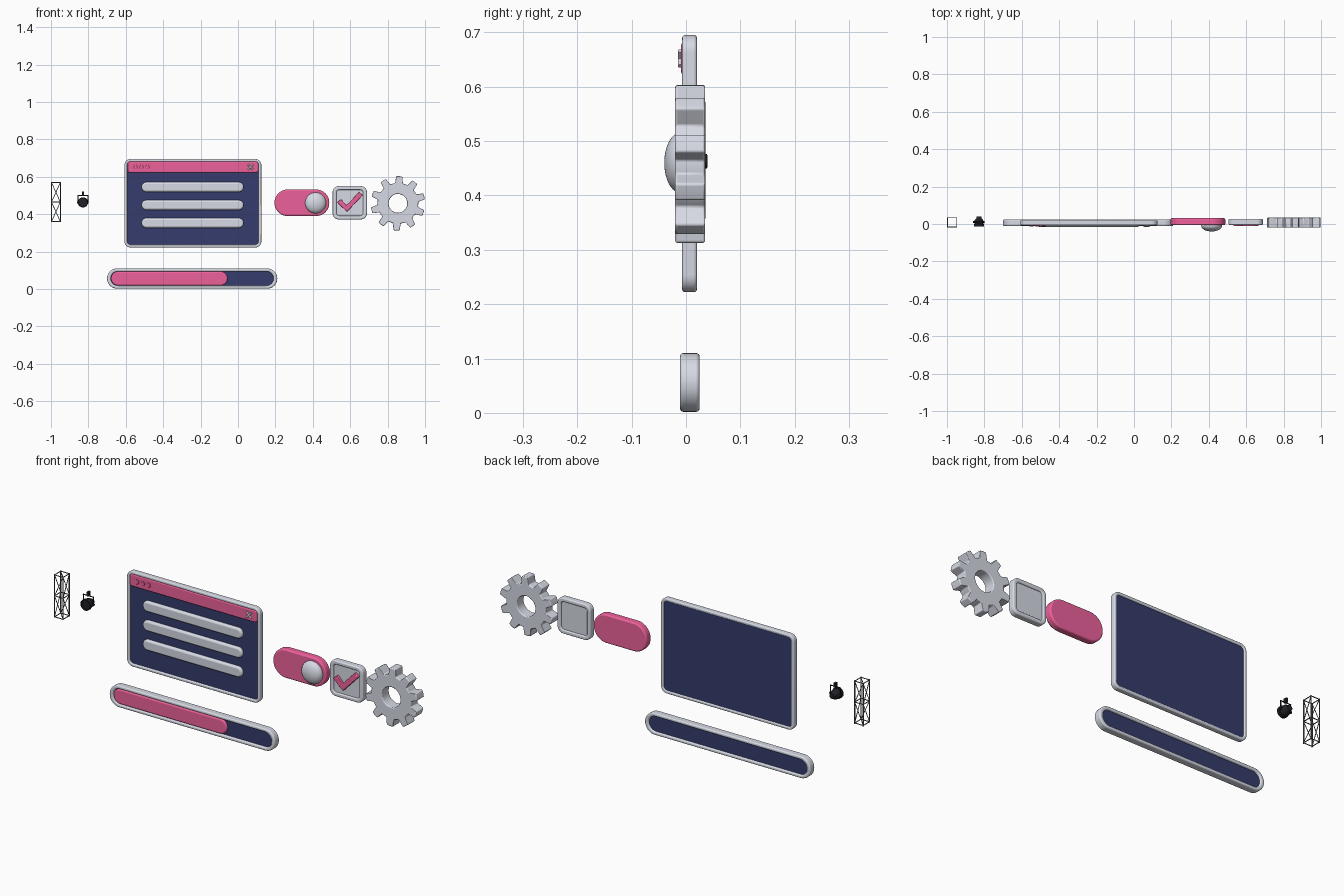
import bpy, bmesh, math
from mathutils import Vector, Matrix

if "Cube" in bpy.data.objects:
    bpy.data.objects.remove(bpy.data.objects["Cube"])


def material(name, rgb):
    m = bpy.data.materials.new(name)
    m.diffuse_color = (*rgb, 1)
    m.use_nodes = True
    m.node_tree.nodes["Principled BSDF"].inputs["Base Color"].default_value = m.diffuse_color
    return m


PINK = material("pink", (0.85, 0.12, 0.33))
NAVY = material("navy", (0.035, 0.045, 0.15))
BLACK = material("black", (0.015, 0.015, 0.02))
STEEL = material("dark_steel", (0.12, 0.12, 0.12))
PALE = material("pale_grey", (0.68, 0.70, 0.78))


def finish(name, bm, mat, bevel=0.0, segments=3):
    bmesh.ops.recalc_face_normals(bm, faces=bm.faces)
    me = bpy.data.meshes.new(name)
    bm.to_mesh(me)
    bm.free()
    ob = bpy.data.objects.new(name, me)
    bpy.context.collection.objects.link(ob)
    me.materials.append(mat)
    if bevel:
        mod = ob.modifiers.new("Bevel", 'BEVEL')
        mod.width, mod.segments = bevel, segments
        mod.limit_method, mod.angle_limit = 'ANGLE', math.radians(30)
    bpy.ops.object.select_all(action='DESELECT')
    bpy.context.view_layer.objects.active = ob
    ob.select_set(True)
    bpy.ops.object.shade_smooth_by_angle(angle=math.radians(40))
    return ob


def rounded(x0, x1, z0, z1, r, n=8):
    """Rounded rectangle outline in x, z."""
    pts = []
    corners = [(x1 - r, z1 - r), (x0 + r, z1 - r), (x0 + r, z0 + r), (x1 - r, z0 + r)]
    for k, (cx, cz) in enumerate(corners):
        for i in range(n + 1):
            a = math.pi / 2 * (k + i / n)
            pts.append((cx + r * math.cos(a), cz + r * math.sin(a)))
    return pts


def pill(x0, x1, z0, z1):
    return rounded(x0, x1, z0, z1, (z1 - z0) / 2 - 0.0005, 10)


def circle(cx, cz, r, n=32):
    return [(cx + r * math.cos(2 * math.pi * i / n), cz + r * math.sin(2 * math.pi * i / n))
            for i in range(n)]


def slab(name, outline, y0, y1, mat, bevel=0.0, hole=None):
    """Outline extruded along y, with an optional hole of equal point count."""
    bm = bmesh.new()
    loops = [[[bm.verts.new((x, y, z)) for x, z in o] for y in (y0, y1)]
             for o in ([outline, hole] if hole else [outline])]
    n = len(outline)
    for i in range(n):
        j = (i + 1) % n
        for f, b in loops:
            bm.faces.new((f[i], f[j], b[j], b[i]))
        if hole:
            for s in (0, 1):
                o, h = loops[0][s], loops[1][s]
                bm.faces.new((o[i], o[j], h[j], h[i]))
    if not hole:
        for lp in loops[0]:
            bm.faces.new(lp)
    return finish(name, bm, mat, bevel)


def rod(bm, a, b, r, n=8, r2=None):
    a, b = Vector(a), Vector(b)
    d = b - a
    m = Matrix.Translation((a + b) / 2) @ d.to_track_quat('Z', 'Y').to_matrix().to_4x4()
    bmesh.ops.create_cone(bm, cap_ends=True, segments=n, radius1=r,
                          radius2=r if r2 is None else r2, depth=d.length, matrix=m)


# Window: rim, backing panel, title bar, text bars, buttons
slab("window_frame", rounded(-0.607, 0.125, 0.222, 0.695, 0.032), -0.007, 0.020, PALE, 0.005,
     rounded(-0.592, 0.110, 0.237, 0.680, 0.018))
slab("window_panel", rounded(-0.594, 0.112, 0.235, 0.682, 0.018), 0.001, 0.015, NAVY)
slab("title_bar", rounded(-0.590, 0.108, 0.622, 0.682, 0.014), -0.009, 0.008, PINK, 0.005)
for i, z in enumerate((0.545, 0.449, 0.353)):
    slab(f"content_bar_{i + 1}", pill(-0.516, 0.030, z - 0.026, z + 0.026), -0.015, 0.008, PALE, 0.009)
for i in range(3):
    x = -0.548 + i * 0.032
    slab(f"title_dot_{i + 1}", circle(x, 0.652, 0.011, 24), -0.013, 0.0, PINK, 0.002)
bm = bmesh.new()
for s in (-1, 1):
    rod(bm, (0.053, -0.011, 0.652 - s * 0.014), (0.081, -0.011, 0.652 + s * 0.014), 0.004, 10)
finish("close_cross", bm, PALE)

# Progress bar
slab("progress_frame", pill(-0.700, 0.210, 0.002, 0.110), -0.011, 0.025, PALE, 0.006,
     pill(-0.680, 0.190, 0.018, 0.094))
slab("progress_track", pill(-0.682, 0.192, 0.016, 0.096), 0.000, 0.016, NAVY)
slab("progress_fill", pill(-0.678, -0.056, 0.019, 0.093), -0.010, 0.010, PINK, 0.007)

# Toggle switch
slab("toggle_body", pill(0.195, 0.488, 0.390, 0.532), -0.006, 0.031, PINK, 0.007)
bm = bmesh.new()
bmesh.ops.create_uvsphere(bm, u_segments=40, v_segments=24, radius=1,
                          matrix=Matrix.Translation((0.415, -0.009, 0.460)) @ Matrix.Diagonal((0.056, 0.031, 0.056, 1)))
finish("toggle_knob", bm, PALE)

# Checkbox
slab("checkbox_frame", rounded(0.506, 0.689, 0.372, 0.550, 0.032), -0.005, 0.028, PALE, 0.006,
     rounded(0.526, 0.669, 0.392, 0.530, 0.016))
slab("checkbox_plate", rounded(0.524, 0.671, 0.390, 0.532, 0.016), 0.002, 0.021, PALE)
slab("check_mark", [(0.530, 0.462), (0.550, 0.480), (0.580, 0.447), (0.648, 0.519),
                    (0.667, 0.502), (0.583, 0.413)], -0.012, 0.010, PINK, 0.003)

# Gear: ten tapered teeth around a round bore
outer, bore = [], []
R, ROOT, N = 0.1455, 0.109, 10
for t in range(N):
    mid = math.radians(87) + t * 2 * math.pi / N
    for deg, r in ((-15, ROOT), (-11, ROOT), (-6.5, R), (0, R), (6.5, R), (11, ROOT), (15, ROOT)):
        a = mid + math.radians(deg)
        outer.append((0.855 + r * math.cos(a), 0.458 + r * math.sin(a)))
        bore.append((0.855 + 0.05 * math.cos(a), 0.458 + 0.05 * math.sin(a)))
slab("gear", outer, -0.020, 0.035, PALE, 0.004, bore)

# Truss: four posts, square rings and alternating diagonals
bm = bmesh.new()
cs = [(-0.997, -0.016), (-0.950, -0.016), (-0.950, 0.033), (-0.997, 0.033)]
levels = [0.361, 0.465, 0.569]
for i in range(4):
    p, q = cs[i], cs[(i + 1) % 4]
    rod(bm, (*p, levels[0] - 0.003), (*p, levels[2] + 0.003), 0.003)
    for z in levels:
        rod(bm, (*p, z), (*q, z), 0.0022)
    for k in range(2):
        a, b = (p, q) if k % 2 else (q, p)
        rod(bm, (*a, levels[k]), (*b, levels[k + 1]), 0.0018, 6)
finish("truss_tower", bm, STEEL)

# Spotlight: stepped can with recessed lens, yoke and clamp
bm = bmesh.new()
profile = [(0.0, -0.006), (0.023, -0.006), (0.024, -0.014), (0.0275, -0.014), (0.0275, -0.002),
           (0.024, 0.0), (0.023, 0.020), (0.014, 0.030), (0.013, 0.039), (0.0, 0.040)]
vs = [bm.verts.new((r, y, 0)) for r, y in profile]
edges = [bm.edges.new(e) for e in zip(vs, vs[1:])]
bmesh.ops.spin(bm, geom=vs + edges, cent=(0, 0, 0), axis=(0, 1, 0), angle=2 * math.pi, steps=28)
bmesh.ops.remove_doubles(bm, verts=bm.verts, dist=0.0001)
bmesh.ops.translate(bm, verts=bm.verts, vec=(-0.829, 0, 0.463))
finish("spotlight_can", bm, BLACK)
bm = bmesh.new()
for s in (-1, 1):
    x = -0.829 + s * 0.027
    rod(bm, (x, 0.010, 0.460), (x, 0.010, 0.501), 0.0025)
    rod(bm, (-0.829 + s * 0.022, 0.010, 0.463), (-0.829 + s * 0.031, 0.010, 0.463), 0.006, 14)
rod(bm, (-0.8585, 0.010, 0.501), (-0.7995, 0.010, 0.501), 0.0025)
finish("spotlight_yoke", bm, BLACK)
slab("spotlight_clamp", rounded(-0.835, -0.823, 0.499, 0.522, 0.003, 3), 0.003, 0.020, BLACK, 0.001)
